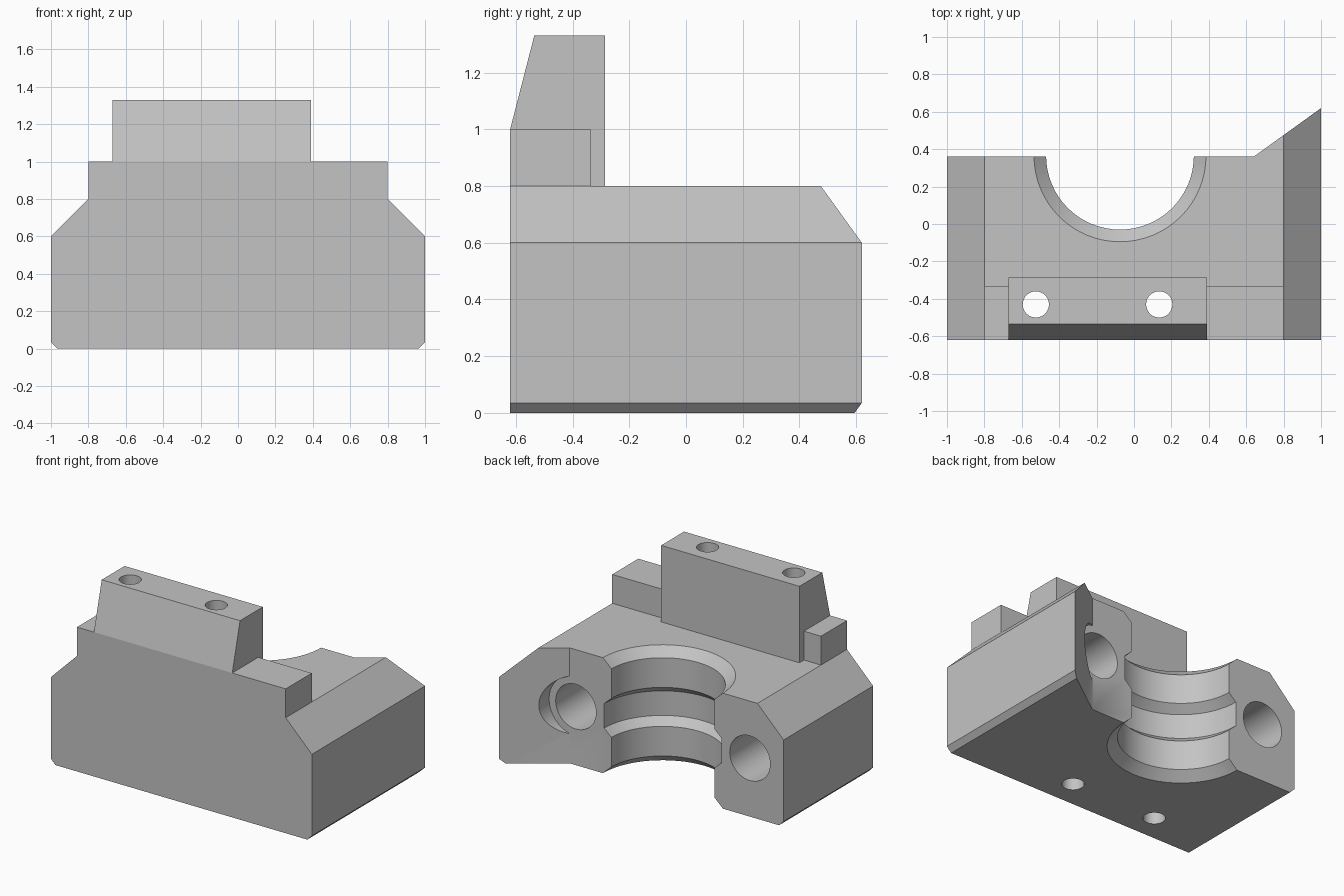
import bpy, bmesh, math
from mathutils import Matrix, Vector

cube = bpy.data.objects.get("Cube")
if cube:
    bpy.data.objects.remove(cube, do_unlink=True)

steel = bpy.data.materials.new("plain_grey")
steel.use_nodes = True
GREY = (0.55, 0.55, 0.55, 1)
steel.diffuse_color = GREY
steel.node_tree.nodes["Principled BSDF"].inputs["Base Color"].default_value = GREY


def finish(name, bm, cutter=False):
    bmesh.ops.recalc_face_normals(bm, faces=bm.faces)
    mesh = bpy.data.meshes.new(name)
    bm.to_mesh(mesh)
    bm.free()
    mesh.materials.append(steel)
    obj = bpy.data.objects.new(name, mesh)
    bpy.context.collection.objects.link(obj)
    if cutter:
        obj.hide_render = True
        obj.display_type = 'WIRE'
    return obj


def prism(name, points, axis, start, end, cutter=False):
    """Extrude a 2D outline along one axis; points hold the other two coordinates."""
    def place(p, d):
        co = list(p)
        co.insert("xyz".index(axis), d)
        return co
    bm = bmesh.new()
    face = bm.faces.new([bm.verts.new(place(p, start)) for p in points])
    new = bmesh.ops.extrude_face_region(bm, geom=[face])["geom"]
    shift = Vector(place((0, 0), end - start))
    bmesh.ops.translate(bm, vec=shift, verts=[v for v in new if isinstance(v, bmesh.types.BMVert)])
    return finish(name, bm, cutter)


def lathe(name, profile, center, steps=64):
    """Closed solid of revolution about z from (radius, z) pairs."""
    bm = bmesh.new()
    rings = []
    for r, z in profile:
        rings.append([bm.verts.new((center[0] + r * math.cos(a), center[1] + r * math.sin(a), z))
                      for a in (2 * math.pi * i / steps for i in range(steps))])
    for low, high in zip(rings, rings[1:]):
        for i in range(steps):
            j = (i + 1) % steps
            bm.faces.new((low[i], low[j], high[j], high[i]))
    bm.faces.new(rings[0])
    bm.faces.new(rings[-1])
    return finish(name, bm, True)


def rod(name, radius, start, end, steps=48):
    """Cylindrical cutter between two points."""
    a, b = Vector(start), Vector(end)
    turn = (b - a).to_track_quat('Z', 'Y').to_matrix().to_4x4()
    bm = bmesh.new()
    bmesh.ops.create_cone(bm, cap_ends=True, segments=steps, radius1=radius, radius2=radius,
                          depth=(b - a).length, matrix=Matrix.Translation((a + b) / 2) @ turn)
    return finish(name, bm, True)


def cut(obj, cutters):
    for c in cutters:
        mod = obj.modifiers.new(c.name, 'BOOLEAN')
        mod.operation = 'DIFFERENCE'
        mod.solver = 'EXACT'
        mod.object = c
        bpy.ops.object.select_all(action='DESELECT')
        obj.select_set(True)
        bpy.context.view_layer.objects.active = obj
        bpy.ops.object.modifier_apply(modifier=mod.name)
    bpy.ops.object.shade_smooth_by_angle(angle=math.radians(25))


FRONT, BACK, DECK = -0.62, 0.36, 0.8
BORE_X = -0.075

# main body with chamfered shoulders and bottom edges
body = prism("body", [(-0.965, 0), (0.965, 0), (1, 0.035), (1, 0.6), (0.8, DECK),
                      (-0.8, DECK), (-1, 0.6), (-1, 0.035)], "y", FRONT, 0.7)

# ledge along the front edge, and the taller block clamped over it
ledge = prism("ledge", [(FRONT, DECK), (-0.335, DECK), (-0.335, 1), (FRONT, 1)], "x", -0.8, 0.8)
block = prism("top_block", [(FRONT, 1), (-0.535, 1.33), (-0.285, 1.33), (-0.285, DECK),
                            (-0.335, DECK), (-0.335, 1)], "x", -0.67, 0.39)

# back face trim leaving the slanted corner wing
trim = prism("back_trim", [(-1.2, BACK), (0.64, BACK), (1.2, 0.764), (1.2, 1), (-1.2, 1)],
             "z", -0.2, 1, True)

# half bore with chamfered mouths and a middle groove
half = [(0.525, -0.06), (0.395, 0.06), (0.395, 0.265), (0.45, 0.315)]
bore = lathe("bore_cutter", half + [(r, DECK - z) for r, z in reversed(half)], (BORE_X, 0.365))

# bolt holes in the back, vertical pin holes in the front
bolts = [rod("bolt_cutter", 0.155, (BORE_X + s * 0.667, -0.2, 0.405),
             (BORE_X + s * 0.667, 0.9, 0.405)) for s in (-1, 1)]
spot = rod("spotface_cutter", 0.205, (BORE_X + 0.667, BACK, 0.405), (BORE_X + 0.667, 0.9, 0.405))
pins = [rod("pin_cutter", 0.07, (x, -0.43, -0.2), (x, -0.43, 1.6)) for x in (-0.525, 0.135)]

cut(body, [trim, bore, spot] + bolts + pins)
cut(ledge, pins)
cut(block, pins)

# remove the spent cutters
for tool in [trim, bore, spot] + bolts + pins:
    bpy.data.objects.remove(tool, do_unlink=True)
